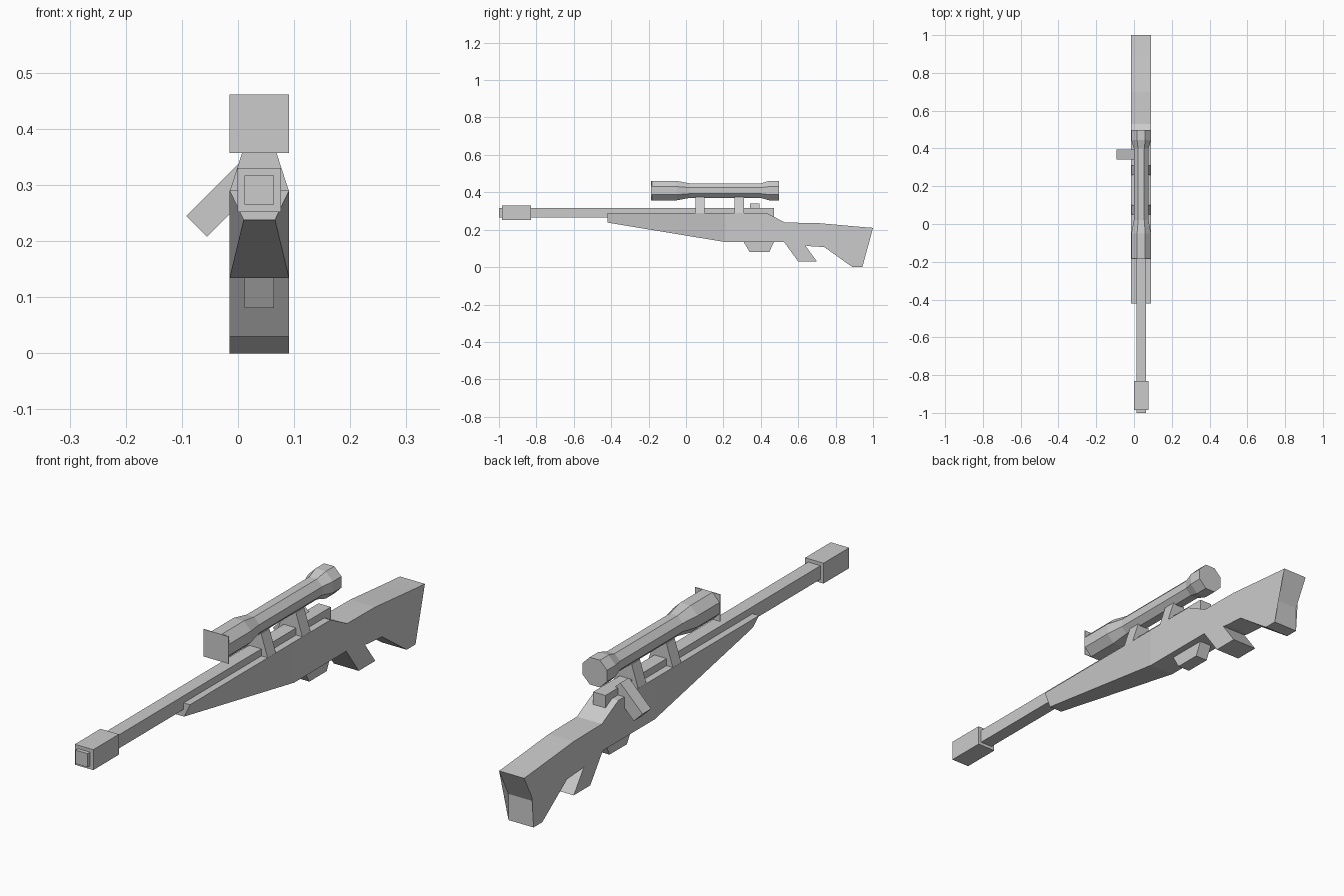
import bpy, bmesh, math
from mathutils import Matrix

if "Cube" in bpy.data.objects:
    bpy.data.objects.remove(bpy.data.objects["Cube"])

CX = 0.038   # centre line of the gun (bolt handle sticks out to -x)
W = 0.053    # half width of the stock


def loft(name, rings):
    """Skin equal-length rings of points and cap both ends."""
    bm = bmesh.new()
    loops = [[bm.verts.new(p) for p in r] for r in rings]
    n = len(loops[0])
    for a, b in zip(loops, loops[1:]):
        for i in range(n):
            j = (i + 1) % n
            bm.faces.new((a[i], a[j], b[j], b[i]))
    bm.faces.new(loops[0])
    bm.faces.new(loops[-1])
    bmesh.ops.recalc_face_normals(bm, faces=bm.faces[:])
    me = bpy.data.meshes.new(name)
    bm.to_mesh(me)
    bm.free()
    ob = bpy.data.objects.new(name, me)
    bpy.context.collection.objects.link(ob)
    return ob


def section(top, bottom, wt, wb):
    """Trapezoid section from a top and a bottom (y, z) point."""
    return [(CX - wt, *top), (CX + wt, *top), (CX + wb, *bottom), (CX - wb, *bottom)]


def box(name, y0, y1, z0, z1, w):
    return loft(name, [section((y, z1), (y, z0), w, w) for y in (y0, y1)])


# Stock: paired top / bottom profile points with bottom half width
stations = [
    ((-0.42, 0.29), (-0.42, 0.238), 0.028),
    ((0.21, 0.29), (0.21, 0.134), W),
    ((0.43, 0.29), (0.43, 0.134), W),
    ((0.53, 0.238), (0.53, 0.134), W),
    ((0.70, 0.236), (0.66, 0.112), W),
    ((0.745, 0.232), (0.74, 0.107), W),
    ((0.89, 0.219), (0.89, 0.0), W),
    ((0.96, 0.213), (0.943, 0.0), W),
    ((1.0, 0.21), (0.943, 0.10), W),
]
loft("stock", [section(t, b, W, wb) for t, b, wb in stations])

# Grip and magazine
loft("grip", [section((0.52, 0.14), (0.60, 0.03), W, W),
              section((0.62, 0.14), (0.70, 0.03), W, W)])
loft("magazine", [section((0.305, 0.14), (0.34, 0.081), 0.026, 0.026),
                  section((0.473, 0.14), (0.445, 0.081), 0.026, 0.026)])

# Barrel and muzzle brake
box("barrel", -1.0, 0.47, 0.265, 0.317, 0.026)
box("muzzle_brake", -0.985, -0.83, 0.252, 0.33, 0.039)

# Scope: octagonal tube with flared ends
SZ = 0.409
rings = []
for y, r in [(-0.183, 0.052), (-0.05, 0.052), (0.02, 0.039),
             (0.40, 0.039), (0.445, 0.052), (0.497, 0.052)]:
    R = r / math.cos(math.pi / 8)
    rings.append([(CX + R * math.cos(a), y, SZ + R * math.sin(a))
                  for a in [math.pi / 8 + k * math.pi / 4 for k in range(8)]])
loft("scope_tube", rings)

# Square plate on the front of the scope
box("scope_front_plate", -0.186, -0.183, SZ - 0.052, SZ + 0.052, W)

# Two tapered scope mounts
for i, y in enumerate((0.05, 0.26)):
    loft(f"scope_mount_{i + 1}",
         [section((v, 0.375), (v, 0.288), 0.025, W) for v in (y, y + 0.05)])

# Bolt handle: bar dropping at 45 degrees on the left
L = 0.133
handle = box("bolt_handle", 0.342, 0.394, -L / 2, L / 2, 0.026)
handle.data.transform(Matrix.Translation((-CX, 0, 0)))
handle.data.transform(Matrix.Rotation(math.radians(45), 4, 'Y'))
handle.data.transform(Matrix.Translation((-0.0265, 0, 0.2735)))
